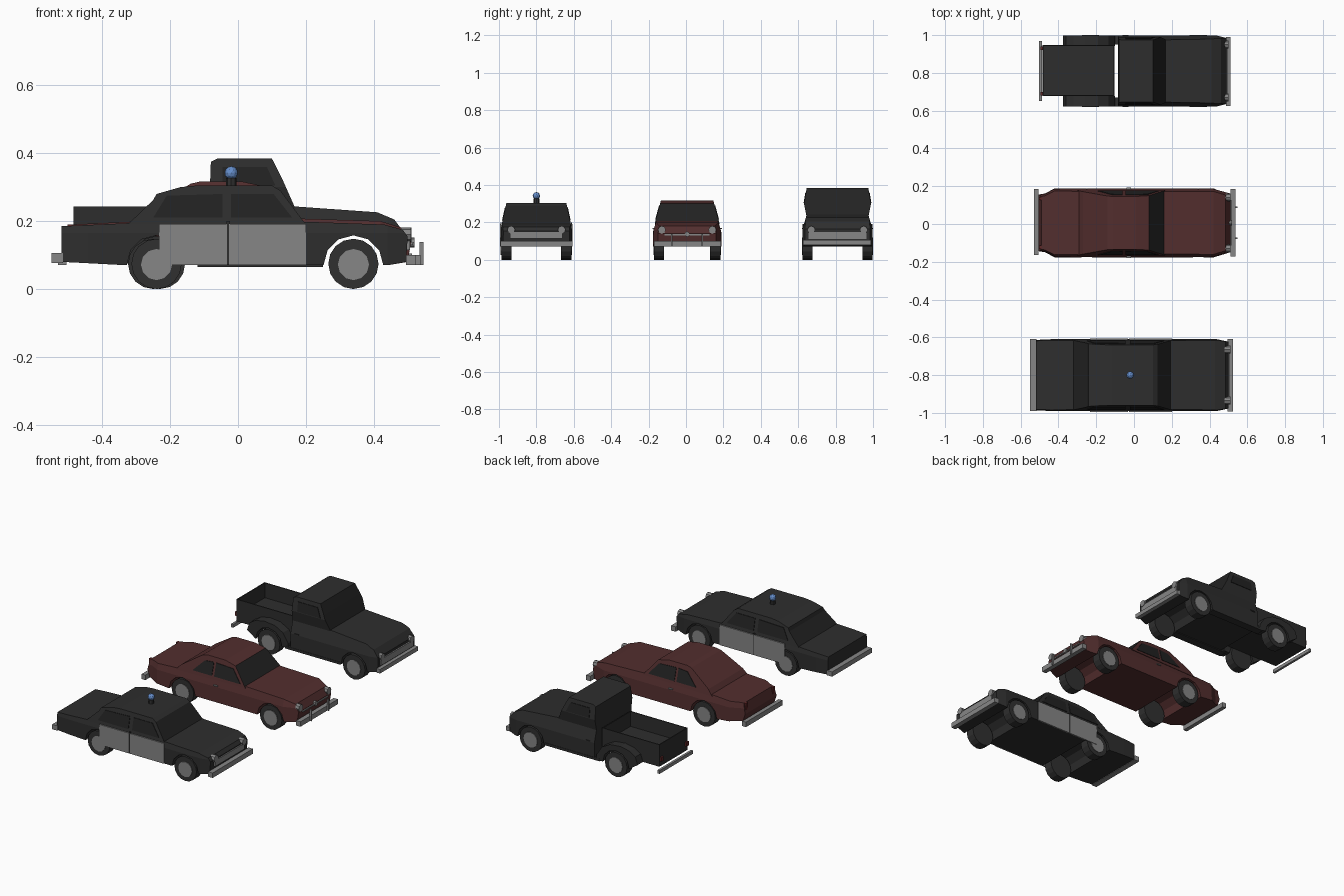
import bpy, bmesh
from math import sin, cos, pi
from mathutils import Matrix, Vector

if "Cube" in bpy.data.objects:
    bpy.data.objects.remove(bpy.data.objects["Cube"])


def material(name, r, g, b):
    mat = bpy.data.materials.new(name)
    mat.use_nodes = True
    mat.diffuse_color = (r, g, b, 1)
    mat.node_tree.nodes["Principled BSDF"].inputs["Base Color"].default_value = (r, g, b, 1)
    return mat


black = material("black paint", .027, .027, .027)
maroon = material("maroon paint", .085, .027, .027)
glass = material("dark glass", .016, .016, .016)
rubber = material("tyre rubber", .03, .03, .03)
grey = material("light grey metal", .24, .24, .24)
blue = material("beacon blue", .13, .27, .6)
lamp_red = material("tail lamp red", .12, .02, .02)


def finish(name, bm, mats, y=0):
    bmesh.ops.recalc_face_normals(bm, faces=bm.faces)
    mesh = bpy.data.meshes.new(name)
    bm.to_mesh(mesh)
    bm.free()
    for mat in mats:
        mesh.materials.append(mat)
    obj = bpy.data.objects.new(name, mesh)
    obj.location.y = y
    bpy.context.collection.objects.link(obj)
    return obj


def prism(name, y, profile, width, mats, cuts=(), glass_rule=None):
    """Side profile extruded across the car; width(x, z) shapes the flanks."""
    bm = bmesh.new()
    face = bm.faces.new([bm.verts.new((x, -1, z)) for x, z in profile])
    new = bmesh.ops.extrude_face_region(bm, geom=[face])["geom"]
    bmesh.ops.translate(bm, verts=[v for v in new if isinstance(v, bmesh.types.BMVert)], vec=(0, 2, 0))
    for axis, value in cuts:
        normal = Vector((axis == "x", 0, axis == "z"))
        geom = bm.verts[:] + bm.edges[:] + bm.faces[:]
        bmesh.ops.bisect_plane(bm, geom=geom, plane_co=normal * value, plane_no=normal)
    for v in bm.verts:
        v.co.y *= width(v.co.x, v.co.z)
    bmesh.ops.recalc_face_normals(bm, faces=bm.faces)
    bm.normal_update()
    if glass_rule:
        for f in bm.faces:
            f.material_index = int(glass_rule(f.normal))
    return finish(name, bm, mats, y)


def box(name, y, x_range, y_range, z_range, mat):
    bm = bmesh.new()
    bmesh.ops.create_cube(bm, size=1)
    for v in bm.verts:
        v.co = [r[0] if c < 0 else r[1] for c, r in zip(v.co, (x_range, y_range, z_range))]
    return finish(name, bm, [mat], y)


def cylinder(name, y, centre, radius, depth, mat, axis="Y", sides=8):
    bm = bmesh.new()
    bmesh.ops.create_cone(bm, cap_ends=True, segments=sides, radius1=radius, radius2=radius, depth=depth)
    if axis != "Z":
        turn = Matrix.Rotation(pi / 2, 4, "X" if axis == "Y" else "Y")
        bmesh.ops.transform(bm, matrix=turn, verts=bm.verts)
    bmesh.ops.translate(bm, vec=centre, verts=bm.verts)
    return finish(name, bm, [mat], y)


def arch(cx, r=.088):
    return [(cx + r * cos(pi * i / 6), .07 + r * sin(pi * i / 6)) for i in range(7)]


def wheels(car, y, axles, track=.16):
    for end, x in zip(("front", "rear"), axles):
        for side, s in (("left", 1), ("right", -1)):
            cylinder(f"{car}_{end}_{side}_tyre", y, (x, s * track, .074), .074, .055, rubber, sides=16)
            cylinder(f"{car}_{end}_{side}_hubcap", y, (x, s * (track + .026), .072), .046, .01, grey, sides=12)


def headlights(car, y, x, spread=.135):
    for side, s in (("left", 1), ("right", -1)):
        cylinder(f"{car}_{side}_headlight", y, (x, s * spread, .16), .021, .03, grey, axis="X")


def flank(half, top_half, shoulder, top, nose=.9, start=.44, tail=.9):
    """Width rule: straight up to the shoulder, leaning in above, tapering at the ends."""
    def width(x, z):
        lean = max(0, min(1, (z - shoulder) / (top - shoulder)))
        end = max(0, min(1, (abs(x) - start) / .06))
        return (half + (top_half - half) * lean) * (1 - end * (1 - (nose if x > 0 else tail)))
    return width


def windows(car, y, width, panes):
    wider = lambda x, z: width(x, z) + .003
    for i, pane in enumerate(panes):
        prism(f"{car}_side_windows_{i + 1}", y, pane, wider, [glass])


# ---- Patrol saloon ----
Y = -.8
AXLES = (.34, -.24)
body = [(-.52, .08), (-.52, .185), (-.3, .195), (.2, .198), (.43, .19), (.485, .175),
        (.5, .155), (.495, .08), (.44, .07)] + arch(AXLES[0]) + arch(AXLES[1])
prism("patrol_body", Y, body, flank(.19, .182, .165, .198, .93, tail=.98), [black],
      [("x", .44), ("x", -.44), ("z", .165)])
cabin_width = flank(.185, .16, .19, .305)
cabin = [(-.325, .19), (-.25, .262), (-.24, .28), (-.17, .3), (-.12, .305), (.1, .305), (.125, .29), (.2, .19)]
prism("patrol_cabin", Y, cabin, cabin_width, [black, glass], glass_rule=lambda n: abs(n.x) > .6)
windows("patrol", Y, cabin_width, [
    [(-.25, .21), (-.21, .275), (-.045, .28), (-.045, .21)],
    [(-.02, .21), (-.02, .28), (.105, .28), (.16, .21)]])
for side, s in (("left", 1), ("right", -1)):
    for end, xs in (("rear", (-.233, -.032)), ("front", (-.026, .2))):
        box(f"patrol_{end}_{side}_door", Y, xs, sorted((s * .187, s * .194)), (.07, .192), grey)
    box(f"patrol_{side}_door_pillar", Y, (-.034, -.024), sorted((s * .186, s * .191)), (.07, .2), black)
box("patrol_front_bumper", Y, (.495, .525), (-.192, .192), (.07, .1), grey)
box("patrol_rear_bumper", Y, (-.55, -.515), (-.19, .19), (.077, .106), grey)
box("patrol_grille", Y, (.49, .507), (-.14, .14), (.115, .15), grey)
headlights("patrol", Y, .495)
wheels("patrol", Y, AXLES)
cylinder("beacon_base", Y, (-.02, 0, .315), .016, .024, rubber, axis="Z")
bm = bmesh.new()
bmesh.ops.create_icosphere(bm, subdivisions=2, radius=.02)
bmesh.ops.translate(bm, verts=bm.verts, vec=(-.02, 0, .342))
finish("beacon_lamp", bm, [blue], Y)

# ---- Maroon coupe ----
Y = .006
AXLES = (.34, -.25)
body = [(-.49, .085), (-.505, .13), (-.49, .19), (-.28, .2), (.165, .208), (.42, .2), (.485, .18),
        (.51, .14), (.5, .08), (.44, .07)] + arch(AXLES[0]) + arch(AXLES[1])
prism("coupe_body", Y, body, flank(.183, .165, .15, .205, .85, .42, .82), [maroon],
      [("x", .42), ("x", -.42), ("x", -.47), ("z", .16)])
cabin_width = flank(.172, .14, .2, .317)
cabin = [(-.3, .19), (-.27, .225), (-.14, .31), (-.11, .317), (.01, .317), (.08, .302), (.165, .2)]
prism("coupe_cabin", Y, cabin, cabin_width, [maroon, glass], glass_rule=lambda n: n.x > .6)
windows("coupe", Y, cabin_width, [
    [(-.19, .215), (-.12, .285), (-.06, .29), (-.06, .215)],
    [(-.045, .215), (-.045, .29), (.07, .285), (.13, .215)]])
box("coupe_front_bumper", Y, (.51, .538), (-.178, .18), (.07, .1), grey)
box("coupe_rear_bumper", Y, (-.53, -.505), (-.17, .178), (.07, .1), grey)
box("coupe_grille_bar", Y, (.5, .516), (-.12, .12), (.13, .137), grey)
cylinder("coupe_grille_badge", Y, (.51, 0, .137), .014, .02, grey, axis="X")
headlights("coupe", Y, .496)
wheels("coupe", Y, AXLES, track=.15)
for side, s in (("left", 1), ("right", -1)):
    ys = sorted((s * .078, s * .086))
    box(f"coupe_{side}_bumper_guard", Y, (.535, .547), ys, (.07, .138), grey)
    box(f"coupe_{side}_tail_lamp", Y, (-.503, -.485), sorted((s * .12, s * .138)), (.15, .19), lamp_red)
    box(f"coupe_{side}_door_handle", Y, (-.04, -.015), sorted((s * .175, s * .186)), (.165, .171), grey)

# ---- Pickup ----
Y = .81
AXLES = (.34, -.23)
body = [(-.085, .07), (-.085, .235), (.17, .243), (.41, .226), (.46, .205), (.49, .165),
        (.49, .08), (.44, .07)] + arch(AXLES[0])
prism("pickup_body", Y, body, flank(.187, .165, .165, .24, .92), [black], [("x", .44), ("z", .165)])


def cab_width(x, z):
    return .166 + .2 * (z - .235) if z < .3 else .179 - .17 * (z - .3)


cab = [(-.085, .235), (-.08, .375), (-.062, .384), (.1, .384), (.13, .325), (.17, .235)]
prism("pickup_cab", Y, cab, cab_width, [black, glass], [("z", .3)], lambda n: n.x > .6)
windows("pickup", Y, cab_width, [[(-.045, .305), (-.045, .36), (.085, .36), (.11, .305)]])

# Open cargo bed with sunken floor
bed = box("pickup_bed", Y, (-.485, -.102), (-.132, .137), (.11, .243), black)
bm = bmesh.new()
bm.from_mesh(bed.data)
rim = max(bm.faces, key=lambda f: f.calc_center_median().z)
bmesh.ops.inset_region(bm, faces=[rim], thickness=.008)
floor = bmesh.ops.extrude_discrete_faces(bm, faces=[rim])["faces"]
bmesh.ops.translate(bm, verts=floor[0].verts, vec=(0, 0, -.09))
bm.to_mesh(bed.data)
bm.free()

# Rear fenders, running boards and tail lamps
fender = [(-.375, .11), (-.36, .155), (-.32, .18), (-.26, .192), (-.19, .185), (-.135, .155),
          (-.1, .1), (-.1, .07)] + arch(AXLES[1])
for side, s in (("left", 1), ("right", -1)):
    prism(f"pickup_{side}_rear_fender", Y + s * .16, fender, lambda x, z: .028, [black])
    box(f"pickup_{side}_running_board", Y, (-.12, .25), sorted((s * .14, s * .189)), (.065, .08), black)
    box(f"pickup_{side}_tail_lamp", Y, (-.495, -.482), sorted((s * .11, s * .13)), (.14, .165), lamp_red)
    box(f"pickup_{side}_door_handle", Y, (-.06, -.03), sorted((s * .18, s * .19)), (.165, .171), rubber)
box("pickup_front_bumper", Y, (.488, .512), (-.185, .18), (.08, .105), grey)
box("pickup_rear_bumper", Y, (-.502, -.488), (-.16, .16), (.08, .1), grey)
grille = box("pickup_grille", Y, (.48, .498), (-.155, .155), (.112, .15), grey)
headlights("pickup", Y, .485, .14)
wheels("pickup", Y, AXLES)
